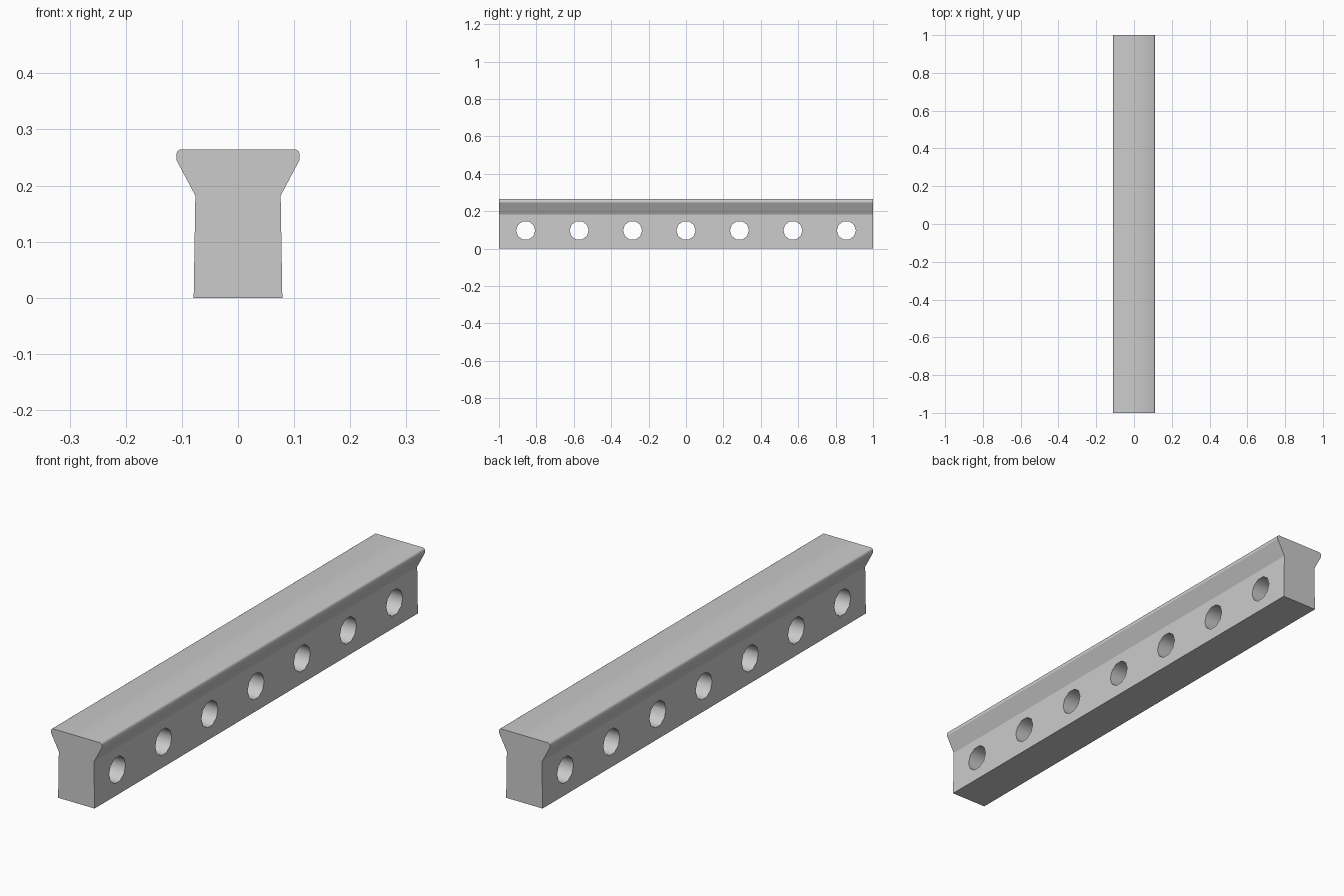
import bpy, bmesh, math

if "Cube" in bpy.data.objects:
    bpy.data.objects.remove(bpy.data.objects["Cube"])

# Right half of the rail cross-section (x, z), mirrored to the left
half = [(0.079, 0.0), (0.076, 0.182), (0.11, 0.246), (0.11, 0.256),
        (0.108, 0.261), (0.104, 0.264)]
profile = half + [(-x, z) for x, z in reversed(half)]

# Rail body: profile swept along y
bm = bmesh.new()
face = bm.faces.new([bm.verts.new((x, -1, z)) for x, z in profile])
swept = bmesh.ops.extrude_face_region(bm, geom=[face])["geom"]
bmesh.ops.translate(bm, vec=(0, 2, 0),
                    verts=[v for v in swept if isinstance(v, bmesh.types.BMVert)])
bmesh.ops.recalc_face_normals(bm, faces=bm.faces)
mesh = bpy.data.meshes.new("rail")
bm.to_mesh(mesh)
bm.free()
rail = bpy.data.objects.new("rail", mesh)
bpy.context.collection.objects.link(rail)

# Seven evenly spaced cross holes
for i in range(-3, 4):
    bpy.ops.mesh.primitive_cylinder_add(vertices=10, radius=0.051, depth=0.4,
                                        location=(0, i * 2 / 7, 0.097),
                                        rotation=(0, math.pi / 2, 0))
    cutter = bpy.context.object
    cutter.name = "hole_cutter"
    cutter.hide_render = True
    mod = rail.modifiers.new("hole", 'BOOLEAN')
    mod.operation = 'DIFFERENCE'
    mod.solver = 'EXACT'
    mod.object = cutter
    bpy.ops.object.select_all(action='DESELECT')
    rail.select_set(True)
    bpy.context.view_layer.objects.active = rail
    bpy.ops.object.modifier_apply(modifier=mod.name)
    bpy.data.objects.remove(cutter)

# Smooth hole walls and rounded lip, crisp edges elsewhere
bpy.ops.object.shade_smooth_by_angle(angle=math.radians(40))
for p in rail.data.polygons:
    if abs(p.normal.x) > 0.8 and p.area > 0.05:
        p.use_smooth = False
